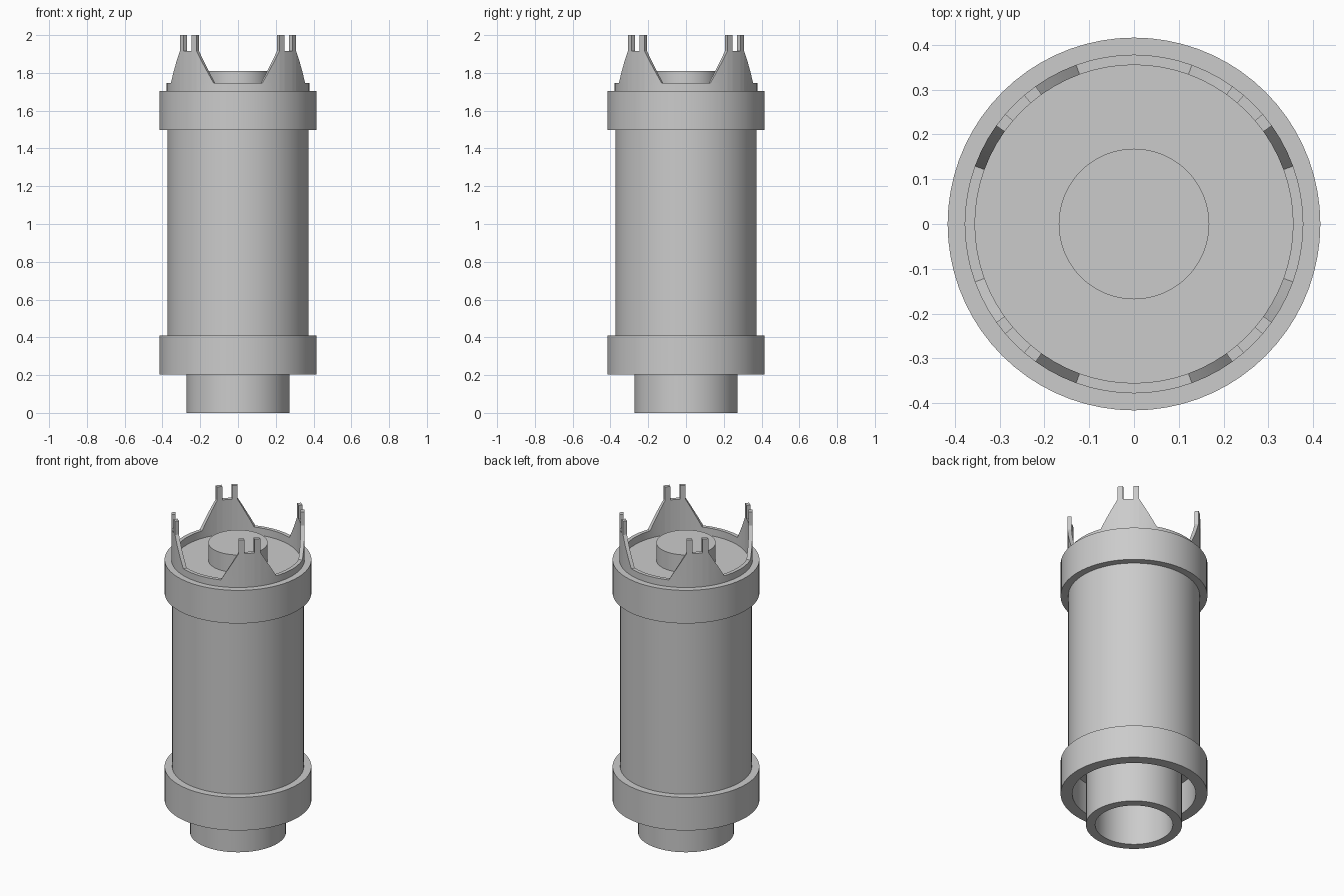
import bpy, bmesh
from math import radians, cos, sin, pi

cube = bpy.data.objects.get("Cube")
if cube:
    bpy.data.objects.remove(cube, do_unlink=True)

SIDES = 72

grey = bpy.data.materials.new("light grey")
grey.use_nodes = True
grey.diffuse_color = (0.6, 0.6, 0.6, 1)
grey.node_tree.nodes["Principled BSDF"].inputs["Base Color"].default_value = (0.6, 0.6, 0.6, 1)


def finish(bm, name):
    mesh = bpy.data.meshes.new(name)
    bm.to_mesh(mesh)
    bm.free()
    obj = bpy.data.objects.new(name, mesh)
    bpy.context.collection.objects.link(obj)
    mesh.materials.append(grey)
    bpy.ops.object.select_all(action='DESELECT')
    obj.select_set(True)
    bpy.context.view_layer.objects.active = obj
    bpy.ops.object.shade_smooth_by_angle(angle=radians(30))
    return obj


def solid_cylinder(name, radius, z0, z1):
    bm = bmesh.new()
    bmesh.ops.create_cone(bm, cap_ends=True, segments=SIDES, radius1=radius,
                          radius2=radius, depth=z1 - z0)
    bmesh.ops.translate(bm, verts=bm.verts, vec=(0, 0, (z0 + z1) / 2))
    return finish(bm, name)


def tube(name, outer, inner, z0, z1):
    bm = bmesh.new()
    profile = [(inner, z0), (outer, z0), (outer, z1), (inner, z1)]
    rings = []
    for i in range(SIDES):
        a = 2 * pi * i / SIDES
        rings.append([bm.verts.new((r * cos(a), r * sin(a), z)) for r, z in profile])
    for i in range(SIDES):
        p, q = rings[i], rings[(i + 1) % SIDES]
        for k in range(4):
            n = (k + 1) % 4
            bm.faces.new((p[k], q[k], q[n], p[n]))
    bmesh.ops.recalc_face_normals(bm, faces=bm.faces)
    return finish(bm, name)


def crown(name, outer, inner, base):
    # Half of one prong as (angle from its centre, height), mirrored below
    rim, shelf, tip = 1.746, 1.915, 2.0
    corners = [(-45, rim), (-25, rim), (-9.5, shelf), (-9.5, tip),
               (-4.5, tip), (-4.5, shelf), (0, shelf)]
    half = []
    for (a, za), (b, zb) in zip(corners, corners[1:]):
        steps = max(1, round((b - a) / 5))
        half += [(a + (b - a) * i / steps, za + (zb - za) * i / steps)
                 for i in range(steps)]
    prong = half + [corners[-1]] + [(-a, z) for a, z in reversed(half)]
    outline = [(radians(45 + 90 * k + a), z) for k in range(4) for a, z in prong[:-1]]

    # Wall around the outline: outside, inside and top edge
    bm = bmesh.new()

    def point(r, a, z):
        return bm.verts.new((r * cos(a), r * sin(a), z))

    for (a, za), (b, zb) in zip(outline, outline[1:] + outline[:1]):
        def quad(*pts):
            bm.faces.new([point(*p) for p in pts])
        quad((outer, a, za), (outer, b, zb), (inner, b, zb), (inner, a, za))
        if abs(a - b) > 1e-5:
            quad((outer, a, base), (outer, b, base), (outer, b, zb), (outer, a, za))
            quad((inner, b, base), (inner, a, base), (inner, a, za), (inner, b, zb))
    bmesh.ops.remove_doubles(bm, verts=bm.verts, dist=1e-5)
    return finish(bm, name)


# Main barrel and its two collars
solid_cylinder("body", 0.373, 0.40, 1.70)
tube("lower_collar", 0.416, 0.35, 0.203, 0.41)
tube("upper_collar", 0.416, 0.36, 1.497, 1.704)

# Open pipe underneath and round core on top
tube("bottom_pipe", 0.272, 0.22, 0.0, 0.405)
solid_cylinder("top_core", 0.168, 1.69, 1.81)

# Thin rim with four forked prongs
crown("pronged_crown", 0.378, 0.355, 1.69)
